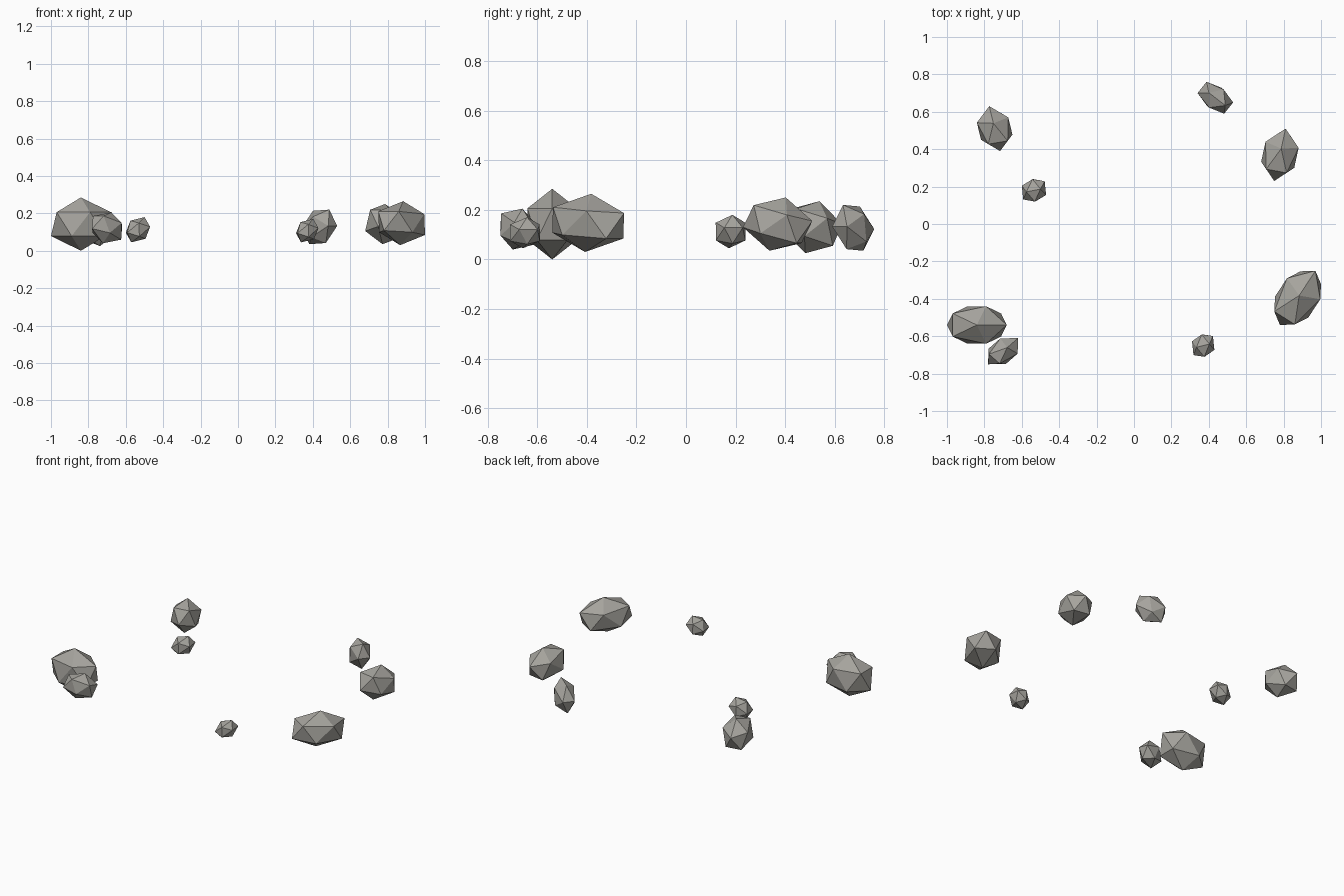
import bpy
import bmesh
from mathutils import Matrix, Vector

cube = bpy.data.objects.get("Cube")
if cube:
    bpy.data.objects.remove(cube, do_unlink=True)

# One grey stone material
stone = bpy.data.materials.new("grey_stone")
stone.use_nodes = True
colour = (0.38, 0.37, 0.34, 1.0)
stone.diffuse_color = colour
stone.node_tree.nodes["Principled BSDF"].inputs["Base Color"].default_value = colour


def rock(name, x_range, y_range, z_range, long_axis):
    """A stretched icosahedron, turned along long_axis and fitted to its bounds."""
    bm = bmesh.new()
    bmesh.ops.create_icosphere(bm, subdivisions=1, radius=1)
    turn = Vector(long_axis).to_track_quat('X', 'Z').to_matrix().to_4x4()
    bm.transform(turn @ Matrix.Diagonal((1.25, 0.82, 1, 1)))

    # Fit each direction to the wanted bounds, keeping the origin central
    ranges = (x_range, y_range, z_range)
    factors = []
    for axis, (low, high) in enumerate(ranges):
        reach = max(v.co[axis] for v in bm.verts)
        factors.append((high - low) / (2 * reach))
    bm.transform(Matrix.Diagonal((*factors, 1)))

    mesh = bpy.data.meshes.new(name)
    bm.to_mesh(mesh)
    bm.free()
    mesh.materials.append(stone)
    obj = bpy.data.objects.new(name, mesh)
    obj.location = [(low + high) / 2 for low, high in ranges]
    bpy.context.collection.objects.link(obj)


# Large rocks
rock("front_right_boulder", (-1, -0.68), (-0.64, -0.44), (0, 0.285), (1, 0, 0))
rock("front_left_boulder", (0.75, 1), (-0.54, -0.25), (0.03, 0.265), (0.54, 0.84, -0.1))
rock("back_left_boulder", (0.68, 0.88), (0.23, 0.51), (0.035, 0.25), (0.2, 1, -0.3))
rock("back_right_boulder", (-0.84, -0.65), (0.39, 0.63), (0.025, 0.235), (-0.2, 1, -0.3))

# Small rocks
rock("front_right_stone", (-0.78, -0.62), (-0.75, -0.61), (0.04, 0.205), (0.6, 0.6, -0.3))
rock("front_left_stone", (0.31, 0.43), (-0.71, -0.59), (0.045, 0.17), (0.6, 0.1, 0.5))
rock("back_left_stone", (0.34, 0.53), (0.59, 0.76), (0.035, 0.22), (0.7, -0.55, 0.5))
rock("back_right_stone", (-0.6, -0.47), (0.12, 0.24), (0.045, 0.18), (0.7, 0.1, 0.6))
